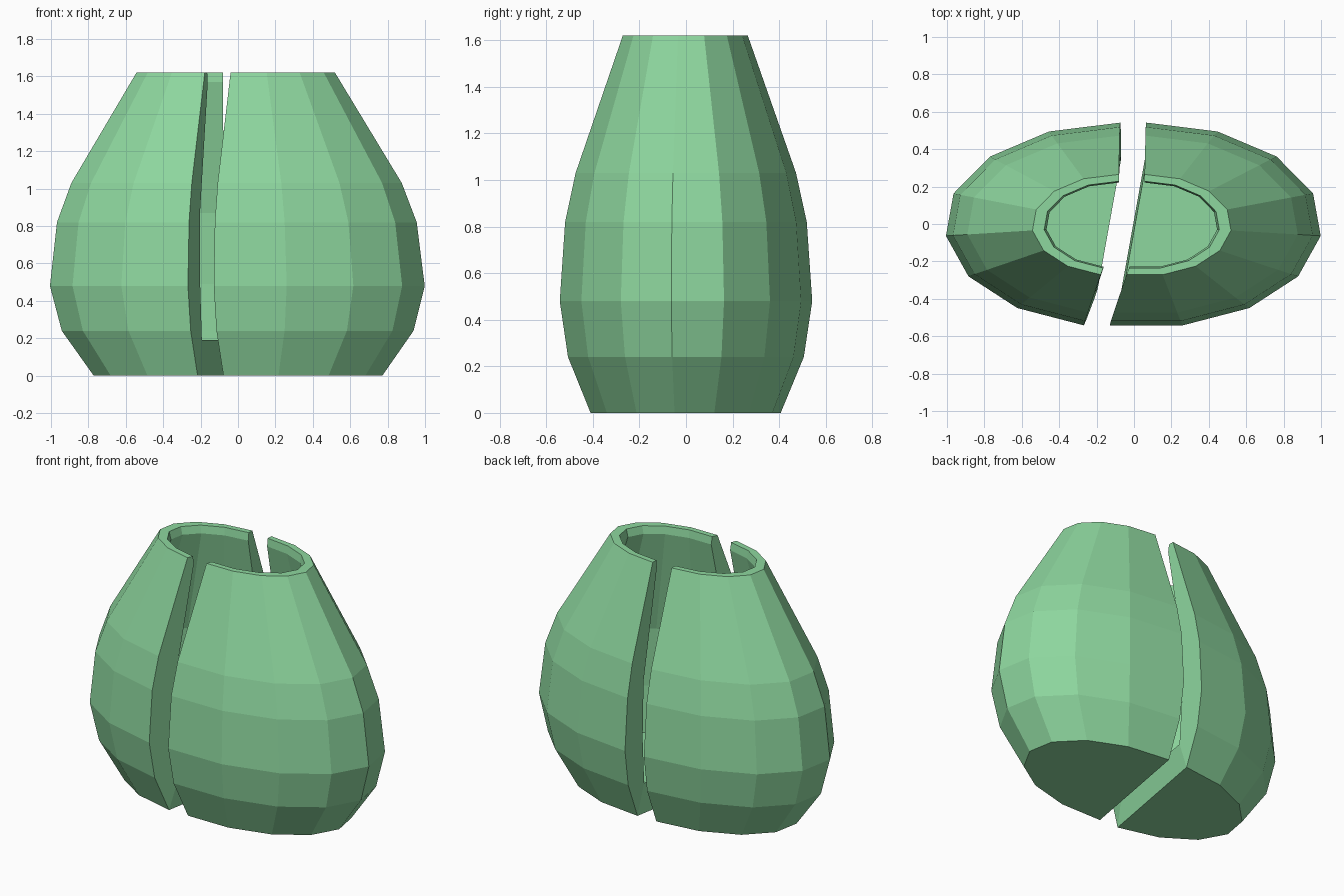
import bpy, bmesh
from math import sin, cos, radians

cube = bpy.data.objects.get("Cube")
if cube:
    bpy.data.objects.remove(cube, do_unlink=True)

green = bpy.data.materials.new("soft_green")
green.use_nodes = True
colour = (0.27, 0.68, 0.345, 1)
green.diffuse_color = colour
green.node_tree.nodes["Principled BSDF"].inputs["Base Color"].default_value = colour

RX, RY, GAP, Y_SHIFT, LEAN = 0.938, 0.548, 0.069, -0.006, -0.0075
STEP = 24                                   # fifteen-sided oval
# Profiles as (scale of the oval, height)
OUTER = [(0.753, 0), (0.934, 0.24), (1, 0.48), (0.957, 0.82), (0.873, 1.03), (0.495, 1.62)]
CAVITY = [(0.63, 0.19), (0.665, 0.49), (0.655, 0.87), (0.415, 1.57), (0.428, 1.62)]


def shell_half(name, angles, offset):
    """Half of the hollow vase, cut along two radial planes."""
    bm = bmesh.new()

    def rings(profile):
        return [[bm.verts.new((RX * s * cos(a) + offset + LEAN * z,
                               RY * s * sin(a) + Y_SHIFT, z))
                 for a in map(radians, angles)] for s, z in profile]

    outer, cavity = rings(OUTER), rings(CAVITY)
    # Outer wall, cavity wall and rim
    bands = list(zip(outer, outer[1:])) + list(zip(cavity, cavity[1:]))
    bands.append((outer[-1], cavity[-1]))
    for lo, hi in bands:
        for i in range(len(angles) - 1):
            bm.faces.new((lo[i], lo[i + 1], hi[i + 1], hi[i]))
    # Cut walls at both ends of the half
    for e in (0, -1):
        bm.faces.new([r[e] for r in outer] + [r[e] for r in reversed(cavity)])
    # Cut edge of the floor, the floor itself and the base
    bm.faces.new((outer[0][0], cavity[0][0], cavity[0][-1], outer[0][-1]))
    bm.faces.new(cavity[0])
    bm.faces.new(outer[0])
    bmesh.ops.recalc_face_normals(bm, faces=bm.faces)

    mesh = bpy.data.meshes.new(name)
    bm.to_mesh(mesh)
    bm.free()
    mesh.materials.append(green)
    bpy.context.collection.objects.link(bpy.data.objects.new(name, mesh))


# The split runs from the back vertex to the one just right of the front
shell_half("left_vase_half", [90 - STEP * i for i in range(9)], GAP)
shell_half("right_vase_half", [90 + STEP * i for i in range(8)], -GAP)
